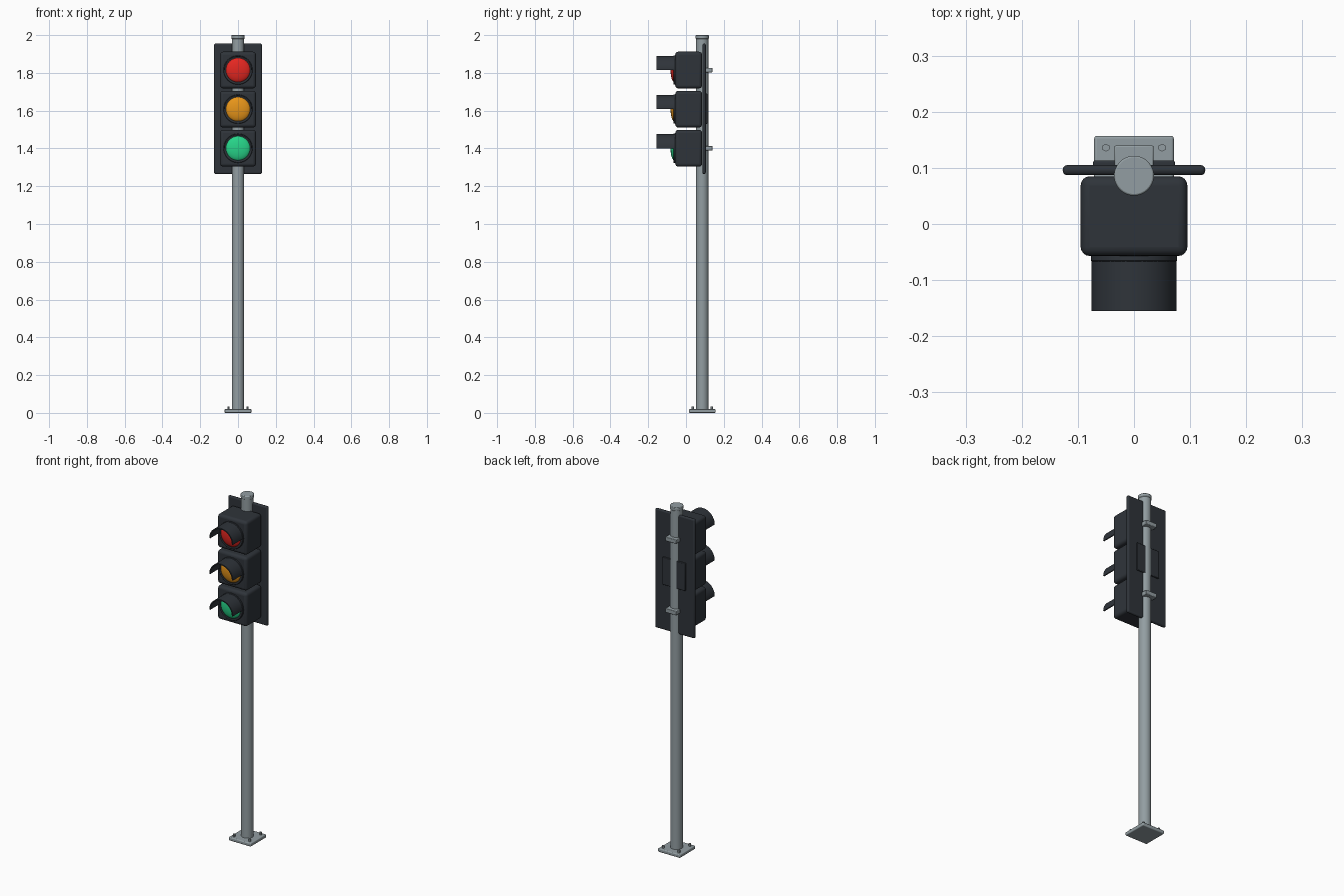
import bpy, bmesh, math

if "Cube" in bpy.data.objects:
    bpy.data.objects.remove(bpy.data.objects["Cube"])

def material(name, rgb):
    m = bpy.data.materials.new(name)
    m.diffuse_color = (*rgb, 1)
    m.use_nodes = True
    m.node_tree.nodes["Principled BSDF"].inputs["Base Color"].default_value = m.diffuse_color
    return m

DARK = material("dark_plastic", (0.028, 0.034, 0.042))
STEEL = material("galvanised_steel", (0.29, 0.34, 0.36))
RED = material("red_lens", (0.78, 0.02, 0.015))
AMBER = material("amber_lens", (0.8, 0.3, 0.01))
GREEN = material("green_lens", (0.02, 0.66, 0.25))
POLE_Y = 0.086

def finish(name, bm, mat, bevel=0, segments=3):
    bmesh.ops.recalc_face_normals(bm, faces=bm.faces)
    me = bpy.data.meshes.new(name)
    bm.to_mesh(me)
    bm.free()
    me.materials.append(mat)
    ob = bpy.data.objects.new(name, me)
    bpy.context.collection.objects.link(ob)
    if bevel:
        b = ob.modifiers.new("Bevel", "BEVEL")
        b.width, b.segments, b.limit_method = bevel, segments, 'ANGLE'
    bpy.context.view_layer.objects.active = ob
    ob.select_set(True)
    bpy.ops.object.shade_smooth_by_angle(angle=math.radians(35))
    ob.select_set(False)
    return ob

def box(name, x, y, z, mat, bevel=0, segments=3):
    """Box from (min, max) ranges."""
    bm = bmesh.new()
    bmesh.ops.create_cube(bm, size=1)
    for v in bm.verts:
        for i, (lo, hi) in enumerate((x, y, z)):
            v.co[i] = (lo + hi) / 2 + v.co[i] * (hi - lo)
    return finish(name, bm, mat, bevel, segments)

def cylinder(name, x, y, z0, z1, r, mat, sides=48, bevel=0):
    bm = bmesh.new()
    bmesh.ops.create_cone(bm, cap_ends=True, segments=sides, radius1=r, radius2=r, depth=z1 - z0)
    bmesh.ops.translate(bm, verts=bm.verts, vec=(x, y, (z0 + z1) / 2))
    return finish(name, bm, mat, bevel, 2)

def lathe_y(name, profile, zc, mat, arc=2 * math.pi, steps=48, closed=True):
    """Turn (radius, y) points about the y axis through z = zc."""
    bm = bmesh.new()
    full = arc > 6.28
    n = len(profile)
    rings = []
    for i in range(steps if full else steps + 1):
        a = arc * i / steps
        rings.append([bm.verts.new((r * math.cos(a), y, zc + r * math.sin(a))) for r, y in profile])
    for i in range(steps):
        a, b = rings[i], rings[(i + 1) % len(rings)]
        for j in range(n if closed else n - 1):
            k = (j + 1) % n
            bm.faces.new((a[j], a[k], b[k], b[j]))
    if not full:
        bm.faces.new(rings[0])
        bm.faces.new(rings[-1])
    bmesh.ops.remove_doubles(bm, verts=bm.verts, dist=1e-5)
    return finish(name, bm, mat)

# Pole, cap and bolted foot
cylinder("pole", 0, POLE_Y, 0.01, 1.99, 0.033, STEEL)
cylinder("pole_cap", 0, POLE_Y, 1.98, 2.0, 0.0355, STEEL, bevel=0.003)
box("base_plate", (-0.071, 0.071), (POLE_Y - 0.071, POLE_Y + 0.071), (0, 0.02), STEEL, 0.005)
for sx in (-1, 1):
    for sy in (-1, 1):
        cylinder("base_bolt", sx * 0.05, POLE_Y + sy * 0.05, 0.018, 0.035, 0.007, STEEL, 6)

# Back board with rear service panel
box("back_board", (-0.127, 0.127), (0.087, 0.105), (1.265, 1.955), DARK, 0.008)
box("rear_panel", (-0.073, 0.073), (0.1, 0.113), (1.53, 1.69), DARK, 0.003, 2)

# Three signal sections
for zc, colour, label in ((1.815, RED, "red"), (1.608, AMBER, "amber"), (1.401, GREEN, "green")):
    box(label + "_housing", (-0.095, 0.095), (-0.057, 0.085), (zc - 0.097, zc + 0.097), DARK, 0.016, 4)
    lathe_y(label + "_bezel", [(0.064, -0.05), (0.064, -0.067), (0.075, -0.067), (0.077, -0.065),
                               (0.077, -0.05)], zc, DARK)
    lathe_y(label + "_visor", [(0.069, -0.055), (0.069, -0.155), (0.0755, -0.155), (0.0755, -0.055)],
            zc, DARK, math.pi, 32)
    dome = [(0.066 * math.cos(t * math.pi / 16), -0.06 - 0.022 * math.sin(t * math.pi / 16)) for t in range(9)]
    lathe_y(label + "_lens", dome, zc, colour, closed=False)

# Pole clamps
for zc in (1.815, 1.401):
    box("pole_clamp", (-0.035, 0.035), (0.1, 0.14), (zc - 0.012, zc + 0.012), STEEL, 0.003, 2)
